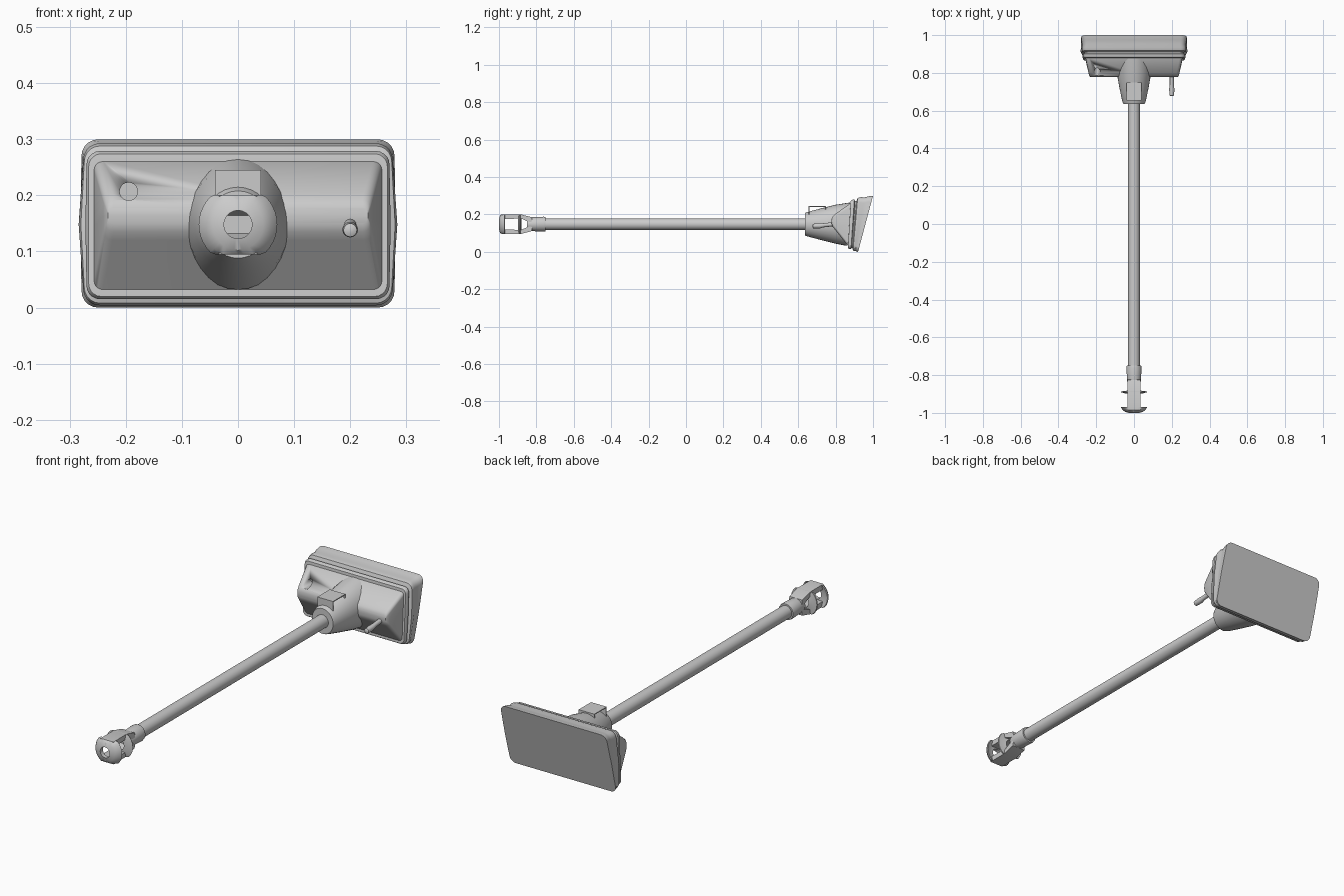
import bpy, math

if "Cube" in bpy.data.objects:
    bpy.data.objects.remove(bpy.data.objects["Cube"])

CZ = 0.148  # height of the shaft axis

grey = bpy.data.materials.new("light_grey")
grey.diffuse_color = (0.6, 0.6, 0.6, 1)
grey.use_nodes = True
grey.node_tree.nodes["Principled BSDF"].inputs["Base Color"].default_value = grey.diffuse_color


def make(name, verts, faces, angle=35):
    me = bpy.data.meshes.new(name)
    me.from_pydata(verts, [], faces)
    me.materials.append(grey)
    ob = bpy.data.objects.new(name, me)
    bpy.context.collection.objects.link(ob)
    me.shade_smooth()
    me.set_sharp_from_angle(angle=math.radians(angle))
    return ob


def loft(name, rings, caps=True, closed=False, angle=35):
    """Skin a list of equal-sized rings that run towards +y."""
    n, m = len(rings[0]), len(rings)
    verts = [p for r in rings for p in r]
    faces = []
    for i in range(m if closed else m - 1):
        a, b = i * n, ((i + 1) % m) * n
        for j in range(n):
            k = (j + 1) % n
            faces.append((a + j, a + k, b + k, b + j))
    if caps and not closed:
        faces.append(tuple(reversed(range(n))))
        faces.append(tuple(range((m - 1) * n, m * n)))
    return make(name, verts, faces, angle)


def ellipse(y, rx, rz=None, x=0, z=CZ, n=32, tilt=0):
    rz = rz or rx
    out = []
    for i in range(n):
        t = 2 * math.pi * i / n
        dz = rz * math.sin(t)
        out.append((x + rx * math.cos(t), y + tilt * dz, z + dz))
    return out


def rounded(hw, zb, zt, yb, yt, r, bulge=0.0, seg=5):
    """Rounded rectangle whose bottom and top edges sit at different depths."""
    out = []
    for k, (sx, sz) in enumerate(((1, 1), (-1, 1), (-1, -1), (1, -1))):
        cx, cz = sx * (hw - r), (zt - r if sz > 0 else zb + r)
        for i in range(seg + 1):
            t = math.pi / 2 * (k + i / seg)
            z = cz + r * math.sin(t)
            f = (z - zb) / (zt - zb)
            out.append((cx + r * math.cos(t), yb + (yt - yb) * f, z))
        if k in (0, 2):   # top and bottom edge midpoints
            out.append((0, yt if sz > 0 else yb, zt if sz > 0 else zb))
        else:             # side midpoints
            out.append((sx * (hw + bulge), (yb + yt) / 2, (zb + zt) / 2))
    return out


# Wedge-shaped casing
casing = loft("casing", [
    rounded(.232, .150, .178, .779, .779, .010),
    rounded(.236, .135, .192, .784, .786, .014),
    rounded(.240, .120, .204, .796, .800, .016),
    rounded(.257, .030, .262, .868, .882, .016),
    rounded(.257, .030, .262, .880, .895, .016)], angle=40)

# Small round hole in the upper slope of the casing
cutter = loft("hole_cutter", [ellipse(.70, .016, x=-.195, z=.207, n=20),
                              ellipse(.85, .016, x=-.195, z=.207, n=20)])
cutter.hide_render = True
cutter.hide_set(True)
mod = casing.modifiers.new("hole", 'BOOLEAN')
mod.operation, mod.object, mod.solver = 'DIFFERENCE', cutter, 'EXACT'

# Stepped rim with a groove, ending in the tilted flat back plate
loft("rim", [
    rounded(.258, .028, .264, .866, .880, .018),
    rounded(.266, .020, .274, .866, .881, .022),
    rounded(.270, .015, .279, .873, .890, .024, .002),
    rounded(.270, .015, .279, .882, .900, .024, .002),
    rounded(.263, .021, .272, .885, .905, .024),
    rounded(.263, .021, .272, .889, .912, .024),
    rounded(.274, .008, .288, .893, .918, .028, .006),
    rounded(.276, .004, .293, .900, .935, .030, .008),
    rounded(.273, .004, .291, .906, .953, .030, .006),
    rounded(.277, .002, .297, .914, .975, .030, .004),
    rounded(.279, .000, .300, .920, 1.000, .030, .002)], angle=40)

# Flared neck from the shaft into the casing
loft("neck", [
    ellipse(.635, .034, .034),
    ellipse(.635, .056, .060),
    ellipse(.645, .061, .064),
    ellipse(.720, .077, .084),
    ellipse(.800, .091, .104),
    ellipse(.868, .095, .116, tilt=.08)], angle=50)

# Bent cover plate on top of the neck, open at the sides
strip = [(.655, .200), (.655, .245), (.748, .245), (.748, .226)]
t = .004
inner = [(.655 + t, .200), (.655 + t, .245 - t), (.748 - t, .245 - t), (.748 - t, .226)]
outline = strip + inner[::-1]
loft("neck_cover", [[(x, y, z) for y, z in outline] for x in (-.041, .041)],
     caps=False, angle=20)
cov = bpy.data.objects["neck_cover"]
n = len(outline)
ends = []
for j in range(3):   # close the thin plate edges
    q = (j, j + 1, n - 2 - j, n - 1 - j)
    ends += [q[::-1], tuple(n + i for i in q)]
make("neck_cover_edges", [v.co[:] for v in cov.data.vertices], ends, 20)

# Side pin with a slimmer root and rounded tip
loft("side_pin", [
    ellipse(.677, .006, x=.2, z=.138, n=16),
    ellipse(.680, .012, x=.2, z=.138, n=16),
    ellipse(.715, .014, x=.2, z=.139, n=16),
    ellipse(.735, .011, x=.2, z=.142, n=16),
    ellipse(.790, .011, x=.2, z=.148, n=16)], angle=50)

# Long shaft and the sleeve at its far end
loft("shaft", [ellipse(-.80, .031), ellipse(.66, .031)])
loft("sleeve", [ellipse(-.850, .033), ellipse(-.825, .037),
                ellipse(-.760, .040), ellipse(-.750, .038),
                ellipse(-.750, .030)])


def clipped_disc(name, profile, half):
    """Lathe a ring about the shaft axis and flatten its top and bottom."""
    rings = [[(x, y, max(CZ - half, min(CZ + half, z)))
              for x, y, z in ellipse(y, r, n=40)] for r, y in profile]
    return loft(name, rings, closed=True)


# Domed end cap with a hole, and the thin flared collar behind it
clipped_disc("end_cap", [(.025, -.980), (.025, -1.0), (.045, -.995), (.060, -.985),
                         (.070, -.970), (.066, -.968), (.045, -.978)], .053)
clipped_disc("collar", [(.028, -.880), (.028, -.898), (.048, -.897), (.070, -.890),
                        (.068, -.886), (.045, -.884)], .053)

# Mirrored fork arms joining cap, collar and sleeve
arm = [(-.985, .053), (-.885, .053), (-.825, .037), (-.822, .010),
       (-.845, .014), (-.880, .030), (-.915, .030), (-.925, .028), (-.985, .028)]
for side, s in (("upper", 1), ("lower", -1)):
    pts = arm if s > 0 else arm[::-1]
    loft(side + "_fork_arm", [[(x, y, CZ + s * z) for y, z in pts] for x in (.034, -.034)][::-1],
         angle=30)

# Make all face directions consistent
import bmesh
for ob in bpy.context.collection.objects:
    bm = bmesh.new()
    bm.from_mesh(ob.data)
    bmesh.ops.recalc_face_normals(bm, faces=bm.faces)
    bm.to_mesh(ob.data)
    bm.free()
